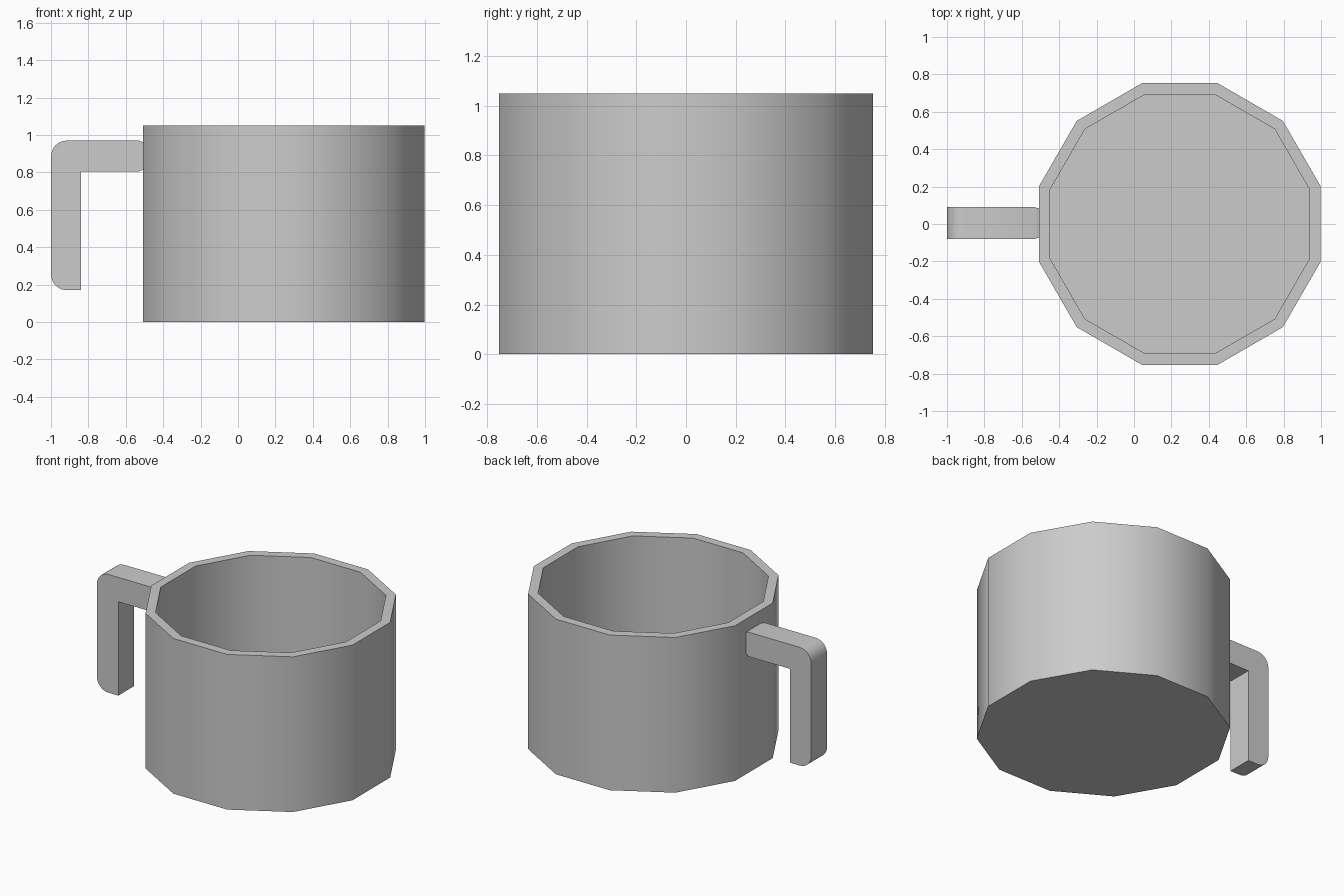
import bpy, bmesh, math

cube = bpy.data.objects.get("Cube")
if cube:
    bpy.data.objects.remove(cube)

grey = bpy.data.materials.new("plain grey")
grey.use_nodes = True
colour = (0.6, 0.6, 0.6, 1)
grey.diffuse_color = colour
grey.node_tree.nodes["Principled BSDF"].inputs["Base Color"].default_value = colour


def finish(name, bm):
    """Turn a bmesh into a smooth object with sharp creases."""
    bmesh.ops.recalc_face_normals(bm, faces=bm.faces)
    mesh = bpy.data.meshes.new(name)
    bm.to_mesh(mesh)
    bm.free()
    mesh.materials.append(grey)
    obj = bpy.data.objects.new(name, mesh)
    bpy.context.collection.objects.link(obj)
    bpy.ops.object.select_all(action='DESELECT')
    obj.select_set(True)
    bpy.context.view_layer.objects.active = obj
    bpy.ops.object.shade_smooth_by_angle(angle=math.radians(40))
    return obj


# Twelve-sided cup: outer wall, rim, inner wall and floor
SIDES = 12
CENTRE_X = 0.245
HEIGHT = 1.05


def ring(bm, apothem, z):
    radius = apothem / math.cos(math.pi / SIDES)
    angles = [(i + 0.5) * math.tau / SIDES for i in range(SIDES)]
    return [bm.verts.new((CENTRE_X + radius * math.cos(a), radius * math.sin(a), z))
            for a in angles]


bm = bmesh.new()
rings = [ring(bm, a, z) for a, z in
         ((0.753, 0), (0.753, HEIGHT), (0.693, HEIGHT), (0.693, 0.06))]
for low, high in zip(rings, rings[1:]):
    for i in range(SIDES):
        j = (i + 1) % SIDES
        bm.faces.new((low[i], low[j], high[j], high[i]))
bm.faces.new(rings[0])
bm.faces.new(rings[-1])
finish("cup", bm)


# Hooked handle: side outline with two rounded outer corners, extruded in depth
def corner(cx, cz, start, radius=0.085, steps=6):
    angles = [math.radians(start + 90 * i / steps) for i in range(steps + 1)]
    return [(cx + radius * math.cos(a), cz + radius * math.sin(a)) for a in angles]


outline = [(-0.84, 0.17), (-0.84, 0.805), (-0.53, 0.805), (-0.505, 0.815),
           (-0.505, 0.96), (-0.53, 0.97)]
outline += corner(-0.915, 0.885, 90) + corner(-0.915, 0.255, 180)

bm = bmesh.new()
face = bm.faces.new([bm.verts.new((x, -0.08, z)) for x, z in outline])
grown = bmesh.ops.extrude_face_region(bm, geom=[face])["geom"]
bmesh.ops.translate(bm, vec=(0, 0.17, 0),
                    verts=[v for v in grown if isinstance(v, bmesh.types.BMVert)])
# Taper the end that meets the cup
for v in bm.verts:
    if v.co.x > -0.52:
        v.co.y += 0.008 if v.co.y < 0 else -0.008
finish("handle", bm)
